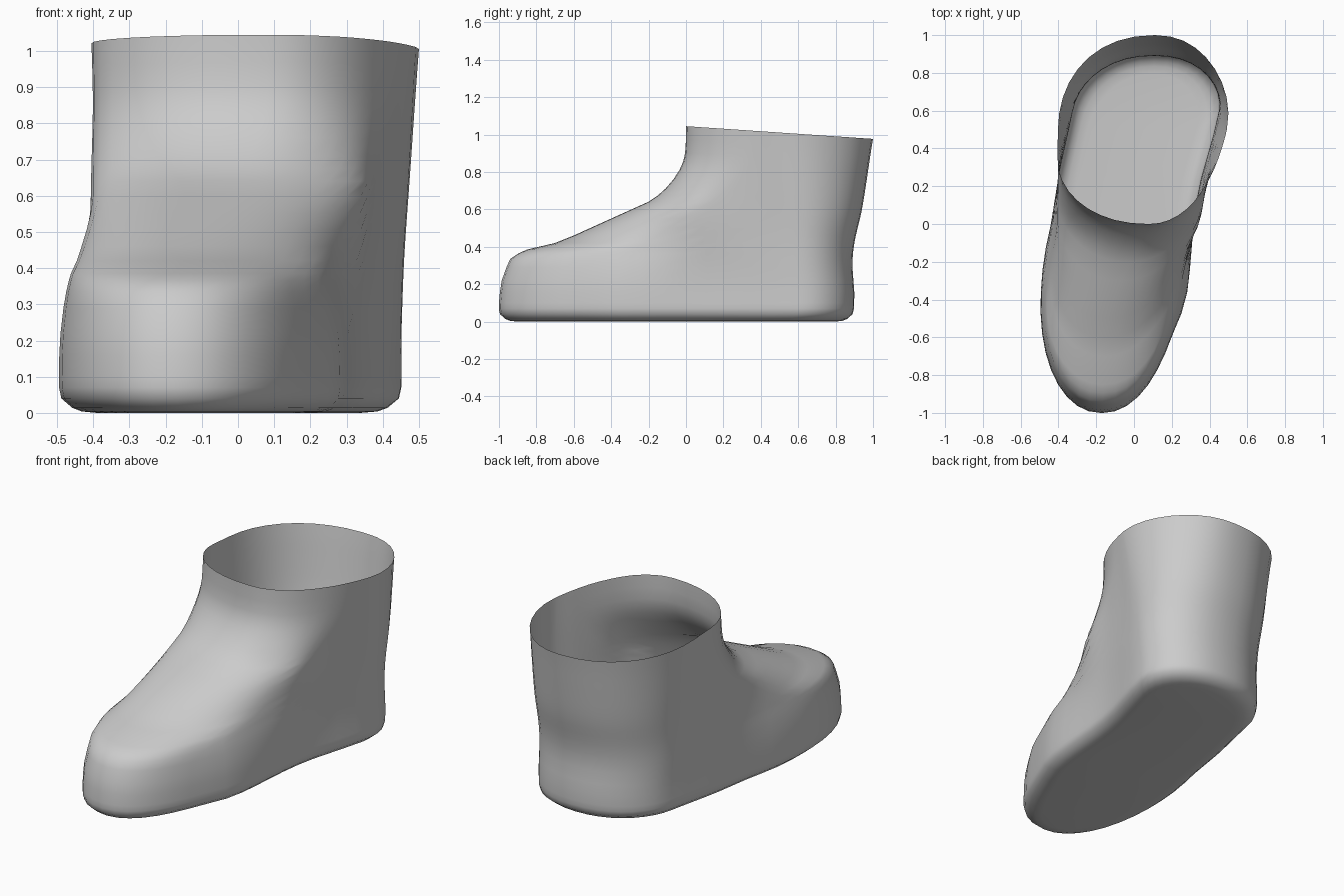
import bpy, bmesh, math

if "Cube" in bpy.data.objects:
    bpy.data.objects.remove(bpy.data.objects["Cube"])


def curve(table, t):
    """Smooth interpolation through (t, value) pairs."""
    if t <= table[0][0]:
        return table[0][1]
    if t >= table[-1][0]:
        return table[-1][1]
    n = len(table)

    def slope(i):
        a, b = table[max(i - 1, 0)], table[min(i + 1, n - 1)]
        return (b[1] - a[1]) / (b[0] - a[0])
    for i in range(n - 1):
        (t0, v0), (t1, v1) = table[i], table[i + 1]
        if t <= t1:
            h, u = t1 - t0, (t - t0) / (t1 - t0)
            return (v0 * (1 + 2 * u) * (1 - u) ** 2 + slope(i) * h * u * (1 - u) ** 2
                    + v1 * u * u * (3 - 2 * u) + slope(i + 1) * h * u * u * (u - 1))


# Toe-to-shin and heel profiles: (height, y)
FRONT = [(0, -1), (.1, -1), (.22, -.985), (.29, -.96), (.335, -.94), (.365, -.895), (.385, -.85),
         (.42, -.7), (.46, -.6), (.505, -.5), (.55, -.4), (.595, -.3), (.64, -.2),
         (.71, -.11), (.81, -.035), (.9, -.005), (1.045, 0)]
BACK = [(0, .895), (.15, .9), (.3, .89), (.42, .9), (.6, .94), (.8, .97), (1.045, 1)]

# Sides of the foot and of the ankle: (y, x)
FOOT_L = [(-1, -.52), (-.5, -.5), (-.2, -.48), (0, -.44), (.25, -.4), (.5, -.345), (.72, -.3), (.9, -.27)]
FOOT_R = [(-1, .17), (-.6, .22), (-.4, .275), (-.2, .3), (0, .315), (.2, .345), (.4, .4), (.6, .45), (.9, .46)]
ANKLE_L = [(-.6, -.44), (-.3, -.41), (0, -.4), (.35, -.405), (1, -.39)]
ANKLE_R = [(-.6, .12), (-.3, .2), (-.1, .29), (0, .35), (.2, .4), (.55, .5), (1, .5)]
CENTRE = [(-1, -.17), (-.5, -.13), (-.2, -.02), (0, .08), (1, .11)]

# Blend from foot to ankle by height, and length of the rounded ends
BLEND_TOE = [(.15, 0), (.27, .12), (.42, .5), (.55, .8), (.7, .92), (1.045, 1)]
BLEND_HEEL = [(.2, 0), (.45, .2), (.75, .6), (1.045, 1)]
ROUND_FRONT = [(0, .65), (.3, .6), (.4, .5), (.5, .42), (.65, .33), (1.045, .35)]
ROUND_BACK = [(0, .3), (.4, .32), (1.045, .5)]
CAP, MID = 9, 8


def ring(z, inset):
    """Horizontal section: centre front point, (left, right) pairs, centre back point."""
    yf, yb = curve(FRONT, z) + inset, curve(BACK, z) - inset
    df, db = curve(ROUND_FRONT, z), curve(ROUND_BACK, z)
    stations = []
    for i in range(CAP + 1):
        c = math.cos(math.pi / 2 * i / CAP)
        stations.append((yf + df * (1 - c), max(0, 1 - c ** 2.15) ** (1 / 2.15)))
    y0, y1 = yf + df, yb - db
    stations += [(y0 + (y1 - y0) * i / MID, 1) for i in range(1, MID)]
    for i in range(CAP, -1, -1):
        c = math.cos(math.pi / 2 * i / CAP)
        stations.append((yb - db * (1 - c), max(0, 1 - c ** 2.2) ** (1 / 2.2)))
    left, right = [], []
    for y, f in stations:
        k = min(max(y / .4, 0), 1)
        s = curve(BLEND_TOE, z) * (1 - k) + curve(BLEND_HEEL, z) * k
        xl = curve(FOOT_L, y) * (1 - s) + curve(ANKLE_L, y) * s + inset
        xr = curve(FOOT_R, y) * (1 - s) + curve(ANKLE_R, y) * s - inset
        c = curve(CENTRE, y)
        tilt = z - .068 * y * (z / 1.045) ** 5
        left.append((c + (xl - c) * f, y, tilt))
        right.append((c + (xr - c) * f, y, tilt))
    return right + left[-2:0:-1]


# Boot shell: open at the collar, closed by the sole
levels = [(0, .1), (.004, .06), (.014, .035), (.04, .006), (.07, 0), (.1, 0), (.16, 0)]
levels += [(z, 0) for z, _ in FRONT[2:]]
levels += [(z, 0) for z in (.675, .76, .855, .97)]
levels.sort()

bm = bmesh.new()
rings = [[bm.verts.new(p) for p in ring(z, inset)] for z, inset in levels]
n = len(rings[0])
for a, b in zip(rings, rings[1:]):
    for i in range(n):
        j = (i + 1) % n
        bm.faces.new((a[i], a[j], b[j], b[i]))

# Sole: strips joining the left and right edges
sole, half = rings[0], n // 2
for i in range(half):
    quad = [sole[i], sole[-i % n], sole[-(i + 1) % n], sole[i + 1]]
    bm.faces.new(list(dict.fromkeys(quad)))
bmesh.ops.recalc_face_normals(bm, faces=bm.faces)
if sum(f.normal.z for f in bm.faces if f.calc_center_median().z < .002) > 0:
    bmesh.ops.reverse_faces(bm, faces=bm.faces)

mesh = bpy.data.meshes.new("boot_shell")
bm.to_mesh(mesh)
bm.free()
boot = bpy.data.objects.new("boot_shell", mesh)
bpy.context.collection.objects.link(boot)

grey = bpy.data.materials.new("plain_grey")
grey.diffuse_color = (.6, .6, .6, 1)
grey.use_nodes = True
grey.node_tree.nodes["Principled BSDF"].inputs["Base Color"].default_value = grey.diffuse_color
mesh.materials.append(grey)
mesh.shade_smooth()
